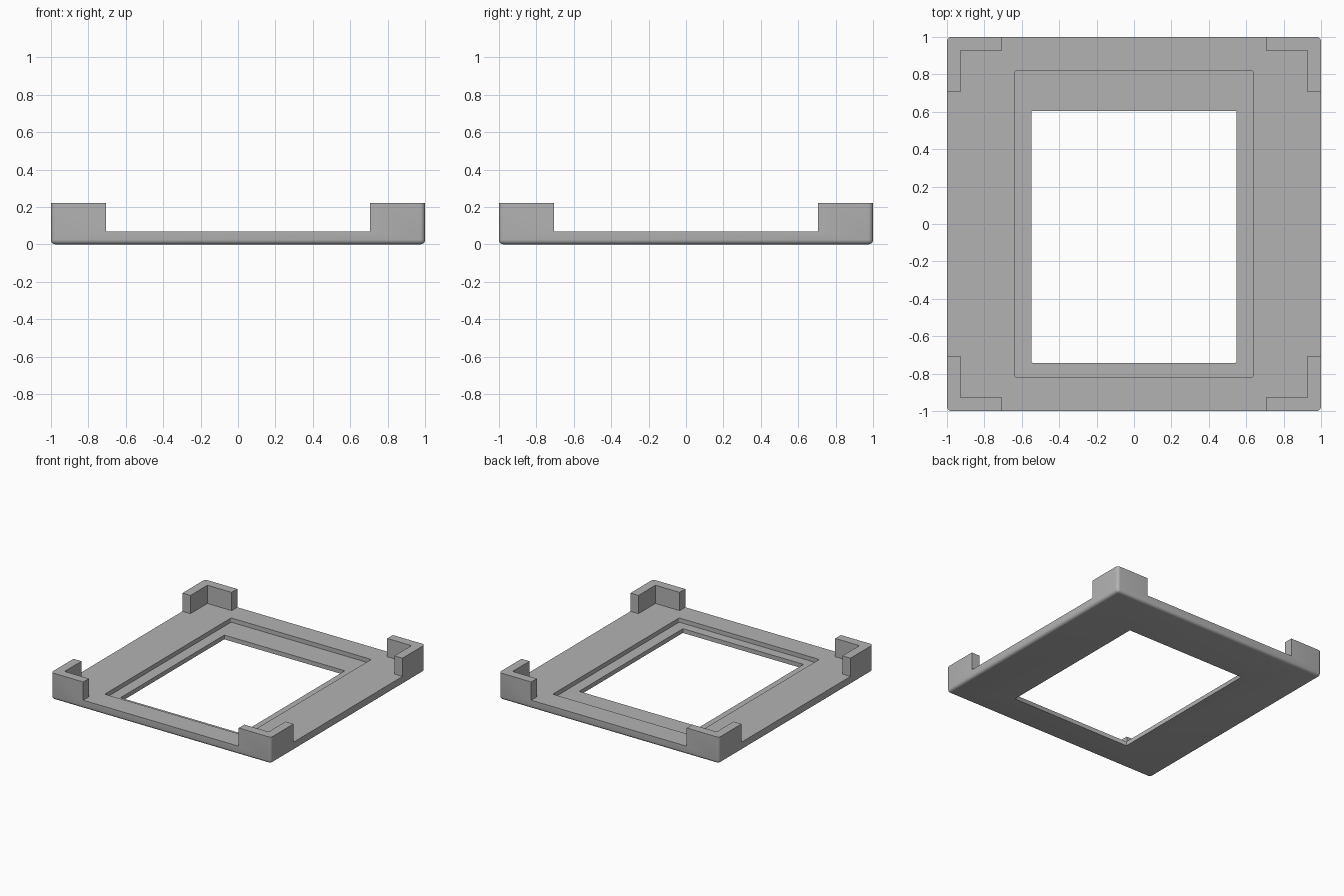
import bpy
import bmesh

HALF, HEIGHT, FLOOR, LEDGE = 1.0, 0.22, 0.07, 0.035
FILLET = 0.025

cube = bpy.data.objects.get("Cube")
if cube:
    bpy.data.objects.remove(cube, do_unlink=True)

grey = bpy.data.materials.new("plain_grey")
grey.use_nodes = True
colour = (0.45, 0.45, 0.45, 1)
grey.diffuse_color = colour
grey.node_tree.nodes["Principled BSDF"].inputs["Base Color"].default_value = colour


def prism(name, outline, bottom, top, pick_edges=None, radius=0.0, segments=5):
    """Extrude a footprint upward and round the edges chosen by pick_edges."""
    bm = bmesh.new()
    base = bm.faces.new([bm.verts.new((x, y, bottom)) for x, y in outline])
    new = bmesh.ops.extrude_face_region(bm, geom=[base])["geom"]
    for v in new:
        if isinstance(v, bmesh.types.BMVert):
            v.co.z = top
    bmesh.ops.recalc_face_normals(bm, faces=bm.faces)
    if pick_edges:
        bmesh.ops.bevel(bm, geom=[e for e in bm.edges if pick_edges(e)], offset=radius,
                        segments=segments, profile=0.5, affect='EDGES')
    mesh = bpy.data.meshes.new(name)
    bm.to_mesh(mesh)
    bm.free()
    mesh.materials.append(grey)
    obj = bpy.data.objects.new(name, mesh)
    bpy.context.collection.objects.link(obj)
    return obj


def rect(x0, x1, y0, y1):
    return [(x0, y0), (x1, y0), (x1, y1), (x0, y1)]


def upright(e):
    return abs(e.verts[0].co.z - e.verts[1].co.z) > 0.01


def upright_or_bottom(e):
    return upright(e) or max(v.co.z for v in e.verts) < 0.001


# Rounded tray block
frame = prism("corner_bracket_frame", rect(-HALF, HALF, -HALF, HALF), 0, HEIGHT,
              upright_or_bottom, FILLET)

# Space between the four corner brackets: a square with an arm through each side
wall, gap, far = 0.927, 0.707, 1.2
quarter = [(far, -gap), (far, gap), (wall, gap), (wall, wall), (gap, wall)]
cross = []
for turn in range(4):
    cross += quarter
    quarter = [(-y, x) for x, y in quarter]
# Drop the repeated arm corners where neighbouring quarters meet
cross = [p for i, p in enumerate(cross) if p != cross[i - 1]]

cutters = [
    prism("bracket_gap_cutter", cross, FLOOR, 0.5),
    prism("recess_cutter", rect(-0.637, 0.637, -0.82, 0.82), LEDGE, 0.3, upright, 0.01, 3),
    prism("opening_cutter", rect(-0.548, 0.548, -0.742, 0.605), -0.2, 0.4, upright, 0.005, 2),
]
for cutter in cutters:
    cutter.hide_render = True
    cut = frame.modifiers.new(cutter.name, 'BOOLEAN')
    cut.operation = 'DIFFERENCE'
    cut.solver = 'EXACT'
    cut.object = cutter

# Apply the cuts and shade the fillets
bpy.ops.object.select_all(action='DESELECT')
frame.select_set(True)
bpy.context.view_layer.objects.active = frame
for cutter in cutters:
    bpy.ops.object.modifier_apply(modifier=cutter.name)
for cutter in cutters:
    bpy.data.objects.remove(cutter, do_unlink=True)
bpy.ops.object.shade_smooth_by_angle()
